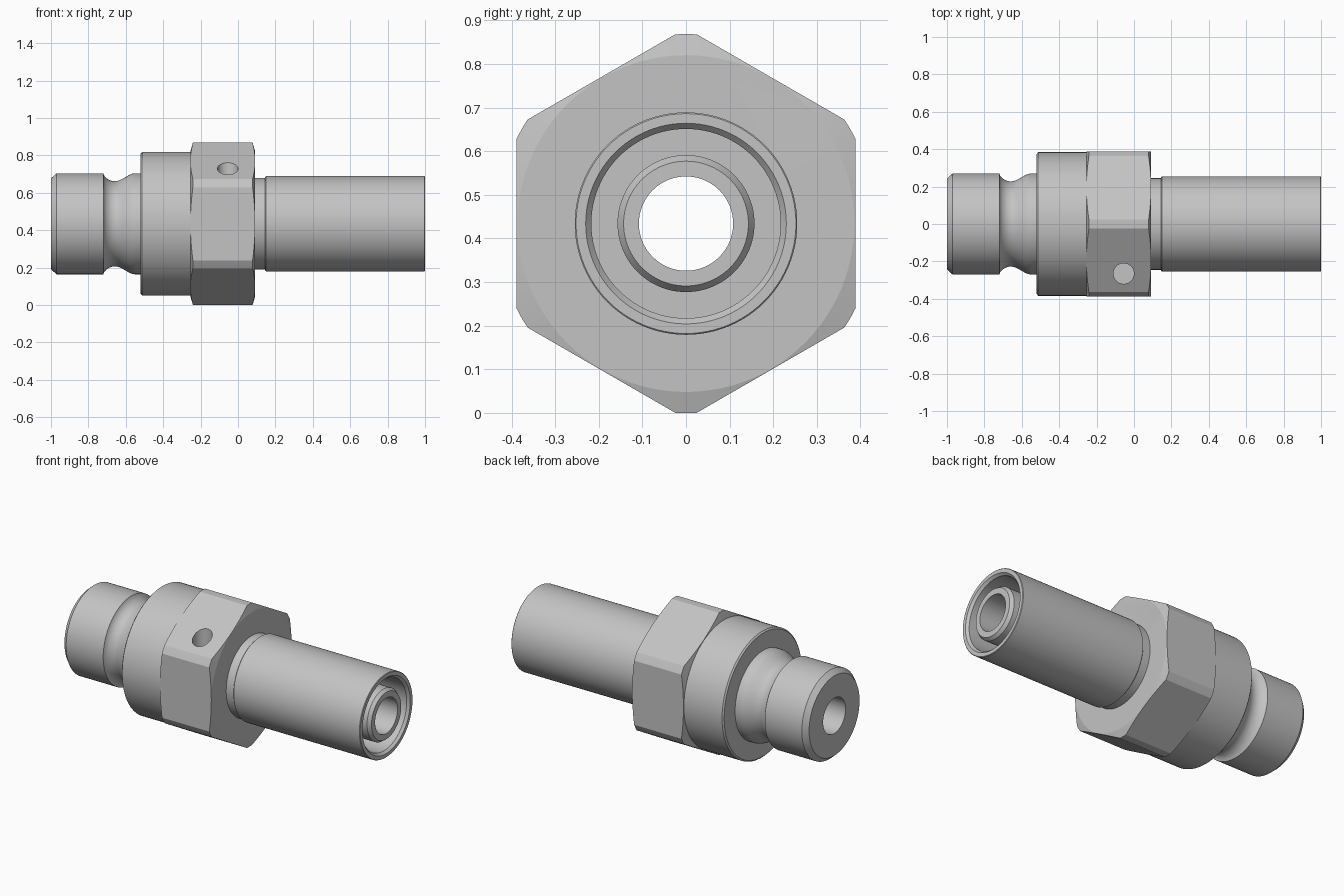
import bpy
import bmesh
from math import pi, cos, sin, radians
from mathutils import Matrix, Vector

cube = bpy.data.objects.get("Cube")
if cube:
    bpy.data.objects.remove(cube)

AXIS_Z = 0.434      # height of the turning axis, which runs along x
BORE = 0.108
SEGMENTS = 96

steel = bpy.data.materials.new("grey steel")
steel.use_nodes = True
GREY = (0.55, 0.55, 0.55, 1)
steel.diffuse_color = GREY
steel.node_tree.nodes["Principled BSDF"].inputs["Base Color"].default_value = GREY


def finish(name, bm):
    """Turn a bmesh into a named steel object."""
    bmesh.ops.recalc_face_normals(bm, faces=bm.faces)
    mesh = bpy.data.meshes.new(name)
    bm.to_mesh(mesh)
    bm.free()
    mesh.materials.append(steel)
    obj = bpy.data.objects.new(name, mesh)
    bpy.context.collection.objects.link(obj)
    return obj


def lathe(name, profile):
    """Revolve a closed (x, radius) outline about the axis."""
    bm = bmesh.new()
    rings = []
    for i in range(SEGMENTS):
        a = 2 * pi * i / SEGMENTS
        rings.append([bm.verts.new((x, r * cos(a), AXIS_Z + r * sin(a)))
                      for x, r in profile])
    n = len(profile)
    for i, ring in enumerate(rings):
        after = rings[(i + 1) % SEGMENTS]
        for j in range(n):
            k = (j + 1) % n
            bm.faces.new((ring[j], ring[k], after[k], after[j]))
    return finish(name, bm)


def cylinder(name, sides, radius, depth, matrix):
    bm = bmesh.new()
    bmesh.ops.create_cone(bm, cap_ends=True, segments=sides, radius1=radius,
                          radius2=radius, depth=depth, matrix=matrix)
    return finish(name, bm)


def cut(obj, tool, operation):
    """Apply a boolean and discard the helper."""
    mod = obj.modifiers.new("cut", 'BOOLEAN')
    mod.operation = operation
    mod.solver = 'EXACT'
    mod.object = tool
    tool.hide_render = True
    bpy.context.view_layer.objects.active = obj
    bpy.ops.object.modifier_apply(modifier=mod.name)
    bpy.data.objects.remove(tool)


def smooth(obj, degrees):
    bpy.ops.object.select_all(action='DESELECT')
    obj.select_set(True)
    bpy.context.view_layer.objects.active = obj
    bpy.ops.object.shade_smooth_by_angle(angle=radians(degrees))


# Plug end, rounded groove, collar and neck in one turned piece
groove = [(-0.72, 0.27), (-0.715, 0.257), (-0.703, 0.244), (-0.688, 0.234),
          (-0.67, 0.228), (-0.652, 0.228), (-0.635, 0.232), (-0.615, 0.242),
          (-0.58, 0.262), (-0.565, 0.268), (-0.55, 0.27)]
body = lathe("plug_body", [(-1, BORE), (-1, 0.243), (-0.97, 0.27)] + groove + [
    (-0.515, 0.27), (-0.52, 0.27), (-0.52, 0.375), (-0.512, 0.384),
    (-0.24, 0.384), (-0.24, 0.245), (0.16, 0.245), (0.16, BORE)])
smooth(body, 24)

# Hexagon nut with turned corners and chamfered ends
across_corners = 0.388 / cos(pi / 6)
nut = cylinder("hex_nut", 6, across_corners, 0.347,
               Matrix.Translation((-0.0815, 0, AXIS_Z)) @ Matrix.Rotation(pi / 2, 4, 'Y'))
# turn a corner to the top if the prism starts on a flat
top = max(v.co.z for v in nut.data.vertices) - AXIS_Z
if top < across_corners - 0.01:
    turn = Matrix.Rotation(pi / 6, 4, 'X')
    centre = Matrix.Translation((0, 0, AXIS_Z))
    nut.data.transform(centre @ turn @ centre.inverted())
envelope = lathe("nut_envelope", [(-0.255, 0.2), (-0.255, 0.386), (-0.241, 0.4345),
                                  (0.078, 0.4345), (0.092, 0.386), (0.092, 0.2)])
cut(nut, envelope, 'INTERSECT')

# Blind hole drilled straight down into the upper front flat
drill = cylinder("drill", 48, 0.055, 0.4, Matrix.Translation((-0.055, -0.265, 0.82)))
cut(nut, drill, 'DIFFERENCE')
smooth(nut, 10)

# Outer sleeve with a countersunk mouth
sleeve = lathe("outer_sleeve", [(0.145, 0.15), (0.145, 0.25), (0.15, 0.255), (0.997, 0.255),
                                (1, 0.252), (1, 0.23), (0.985, 0.217), (0.7, 0.217),
                                (0.7, 0.15)])
smooth(sleeve, 30)

# Inner tube, ending level with the sleeve
tube = lathe("inner_tube", [(0.15, BORE), (0.15, 0.157), (0.98, 0.157),
                            (1, 0.143), (1, BORE)])
smooth(tube, 30)
